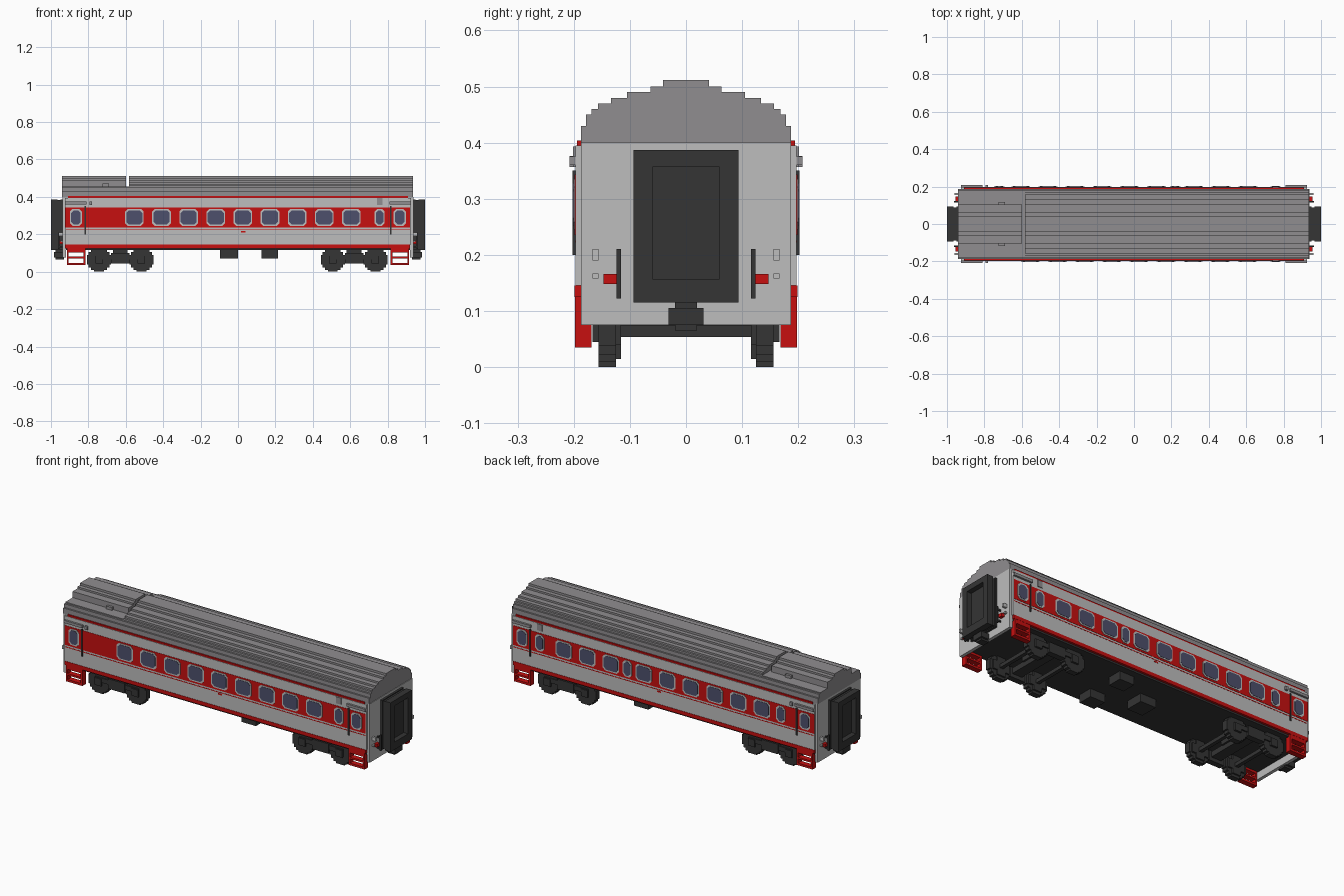
import bpy, bmesh

cube = bpy.data.objects.get("Cube")
if cube:
    bpy.data.objects.remove(cube, do_unlink=True)


def material(name, r, g, b):
    m = bpy.data.materials.new(name)
    m.use_nodes = True
    m.diffuse_color = (r, g, b, 1)
    m.node_tree.nodes["Principled BSDF"].inputs["Base Color"].default_value = (r, g, b, 1)
    return m


LIGHT = material("light_grey", 0.51, 0.51, 0.51)
ROOF = material("roof_grey", 0.28, 0.27, 0.28)
RED = material("red", 0.57, 0.005, 0.005)
DARK = material("dark_grey", 0.035, 0.035, 0.035)
GLASS = material("blue_glass", 0.075, 0.08, 0.15)


def finish(name, bm, mat):
    bmesh.ops.recalc_face_normals(bm, faces=bm.faces)
    mesh = bpy.data.meshes.new(name)
    bm.to_mesh(mesh)
    bm.free()
    mesh.materials.append(mat)
    ob = bpy.data.objects.new(name, mesh)
    bpy.context.collection.objects.link(ob)
    return ob


def add_box(bm, x0, x1, y0, y1, z0, z1):
    v = bmesh.ops.create_cube(bm, size=1)["verts"]
    bmesh.ops.scale(bm, vec=(x1 - x0, y1 - y0, z1 - z0), verts=v)
    bmesh.ops.translate(bm, vec=((x0 + x1) / 2, (y0 + y1) / 2, (z0 + z1) / 2), verts=v)


def boxes(name, mat, items, both_sides=False, both_ends=False):
    """One object from boxes, optionally repeated across y and across x."""
    bm = bmesh.new()
    for x0, x1, y0, y1, z0, z1 in items:
        for ends in ((x0, x1), (-x1, -x0))[:1 + both_ends]:
            for sides in ((y0, y1), (-y1, -y0))[:1 + both_sides]:
                add_box(bm, *ends, *sides, z0, z1)
    return finish(name, bm, mat)


def add_prism(bm, points, offset):
    face = bm.faces.new([bm.verts.new(p) for p in points])
    new = bmesh.ops.extrude_face_region(bm, geom=[face])["geom"]
    bmesh.ops.translate(bm, vec=offset,
                        verts=[g for g in new if isinstance(g, bmesh.types.BMVert)])


def stepped_roof(name, steps, x0, x1, z0):
    """Staircase section of (half width, top height) pairs, run along x."""
    half, z = [], z0
    for y, top in steps:
        half += [(y, z), (y, top)]
        z = top
    section = half + [(-y, h) for y, h in reversed(half)]
    bm = bmesh.new()
    add_prism(bm, [(x0, y, h) for y, h in section], (x1 - x0, 0, 0))
    return finish(name, bm, ROOF)


# Body shell, side skins and floor
boxes("body_core", LIGHT, [(-0.935, 0.935, -0.187, 0.187, 0.126, 0.4)])
boxes("end_wall", LIGHT, [(0.92, 0.938, -0.187, 0.187, 0.075, 0.4)], both_ends=True)
boxes("side_skin", LIGHT, [(-0.925, 0.925, 0.18, 0.197, 0.145, 0.395)], both_sides=True)
boxes("floor", DARK, [(-0.92, 0.92, -0.187, 0.187, 0.115, 0.127)])

# Red bands
boxes("window_band", RED, [(-0.925, 0.92, 0.196, 0.1985, 0.235, 0.343)], both_sides=True)
boxes("sill_stripe", RED, [(-0.925, 0.92, 0.18, 0.199, 0.125, 0.145)], both_sides=True)
boxes("thin_stripes", RED, [(-0.91, 0.91, 0.18, 0.1945, 0.395, 0.404),
                            (-0.92, 0.92, 0.196, 0.198, 0.222, 0.226)], both_sides=True)
boxes("small_mark", RED, [(0.015, 0.04, 0.196, 0.198, 0.21, 0.218)], both_sides=True)

# Roof: full section, narrow ventilated section and the groove between
STEPS = [(0.187, 0.43), (0.178, 0.45), (0.168, 0.46), (0.157, 0.47), (0.134, 0.48),
         (0.105, 0.49), (0.063, 0.50), (0.041, 0.512)]
stepped_roof("main_roof", STEPS, -0.583, 0.935, 0.4)
stepped_roof("low_roof", STEPS[:2] + [(0.168, 0.456)], -0.94, -0.583, 0.4)
stepped_roof("roof_duct", [(0.105, 0.49)] + STEPS[6:], -0.94, -0.598, 0.45)
boxes("duct_hatch", ROOF, [(-0.725, -0.69, 0.09, 0.118, 0.455, 0.472)], both_sides=True)

# Gutters above doors, lamps and side vents
boxes("door_gutter", ROOF, [(0.81, 0.925, 0.196, 0.208, 0.36, 0.375)],
      both_sides=True, both_ends=True)
boxes("side_lamp", ROOF, [(-0.795, -0.78, 0.196, 0.208, 0.357, 0.376),
                          (0.742, 0.772, 0.196, 0.201, 0.357, 0.393)], both_sides=True)


# Windows: chamfered frames with glass plates
def window(frame, glass, x, w, side):
    for bm, grow, depth in ((frame, 0, 0.2005), (glass, 0.007, 0.202)):
        a, b, c = w / 2 - grow, 0.045 - grow, 0.014
        pts = [(a, b - c), (a - c, b), (c - a, b), (-a, b - c),
               (-a, c - b), (c - a, -b), (a - c, -b), (a, c - b)]
        add_prism(bm, [(x + px, side * 0.196, 0.29 + pz) for px, pz in pts],
                  (0, side * (depth - 0.196), 0))


WIDE, SLIM = 0.1, 0.055
front = [(-0.554 + i * 0.145, WIDE) for i in range(9)] + [(0.757, SLIM)]
back = [(0.61 - i * 0.145, WIDE) for i in range(3)] + [(0.12 - i * 0.145, WIDE) for i in range(6)]
back += [(0.757, SLIM), (0.22, SLIM), (-0.72, SLIM)]
for label, side, row in (("front", -1, front), ("back", 1, back)):
    frames, panes = bmesh.new(), bmesh.new()
    for x, w in row + [(-0.867, 0.065), (0.865, 0.065)]:
        window(frames, panes, x, w, side)
    finish(label + "_window_frames", frames, LIGHT)
    finish(label + "_window_glass", panes, GLASS)

# Door grab rails
boxes("door_rail", DARK, [(0.813, 0.821, 0.196, 0.202, 0.2, 0.35)],
      both_sides=True, both_ends=True)

# Entrance steps: solid top tread, open lower frame
boxes("entrance_steps", RED, [
    (0.815, 0.915, 0.168, 0.198, 0.103, 0.127),
    (0.815, 0.915, 0.168, 0.198, 0.07, 0.08),
    (0.815, 0.915, 0.168, 0.198, 0.035, 0.047),
    (0.815, 0.825, 0.168, 0.198, 0.04, 0.11),
    (0.905, 0.915, 0.168, 0.198, 0.04, 0.11)], both_sides=True, both_ends=True)

# Gangways: bellows, raised rim around a recessed door, coupler below
boxes("gangway", DARK, [
    (0.93, 0.972, -0.088, 0.088, 0.12, 0.382),
    (0.965, 1.0, 0.06, 0.0935, 0.115, 0.387),
    (0.965, 1.0, -0.0935, -0.06, 0.115, 0.387),
    (0.965, 1.0, -0.0935, 0.0935, 0.357, 0.387),
    (0.965, 1.0, -0.0935, 0.0935, 0.115, 0.157),
    (0.935, 0.95, -0.0935, 0.0935, 0.115, 0.387)], both_ends=True)
boxes("coupler", DARK, [(0.93, 0.985, -0.031, 0.031, 0.075, 0.105),
                        (0.93, 0.975, -0.02, 0.02, 0.065, 0.118)], both_ends=True)

# End wall fittings
boxes("end_handrail", DARK, [(0.955, 0.963, 0.116, 0.124, 0.122, 0.21),
                             (0.935, 0.96, 0.116, 0.124, 0.13, 0.138),
                             (0.935, 0.96, 0.116, 0.124, 0.19, 0.198)],
      both_sides=True, both_ends=True)
boxes("end_valve", RED, [(0.935, 0.955, 0.124, 0.147, 0.148, 0.166)],
      both_sides=True, both_ends=True)
boxes("end_socket", LIGHT, [(0.935, 0.96, 0.156, 0.167, 0.19, 0.21),
                            (0.935, 0.95, 0.156, 0.167, 0.158, 0.167)],
      both_sides=True, both_ends=True)

# Bogies: blocky wheels, axles, side frames and cross beams
for label, axles in (("left", (0.507, 0.735)), ("right", (-0.743, -0.516))):
    wheels, middle = [], sum(axles) / 2
    for x in axles:
        for w, h in ((0.064, 0.026), (0.055, 0.042), (0.042, 0.055), (0.026, 0.064)):
            wheels.append((x - w, x + w, 0.125, 0.156, 0.064 - h, 0.064 + h))
        for w, h in ((0.05, 0.025), (0.025, 0.05)):
            wheels.append((x - w, x + w, 0.116, 0.126, 0.064 - h, 0.064 + h))
        wheels.append((x - 0.02, x + 0.02, 0.155, 0.167, 0.045, 0.085))
    boxes(label + "_wheels", DARK, wheels, both_sides=True)
    boxes(label + "_axles", DARK,
          [(x - 0.01, x + 0.01, -0.13, 0.13, 0.054, 0.074) for x in axles])
    boxes(label + "_bogie_frame", DARK, [
        (axles[0] - 0.02, axles[1] + 0.02, 0.135, 0.163, 0.065, 0.09),
        (middle - 0.05, middle + 0.05, 0.135, 0.167, 0.045, 0.1)], both_sides=True)
    boxes(label + "_bogie_bolster", DARK, [
        (middle - 0.03, middle + 0.03, -0.15, 0.15, 0.065, 0.095),
        (middle - 0.04, middle + 0.04, -0.05, 0.05, 0.09, 0.12)])

# Equipment boxes under the floor
boxes("equipment_boxes", DARK, [(-0.095, 0.0, -0.05, 0.05, 0.07, 0.118),
                                (0.125, 0.215, 0.07, 0.15, 0.07, 0.118),
                                (0.125, 0.215, -0.15, -0.07, 0.07, 0.118)])
